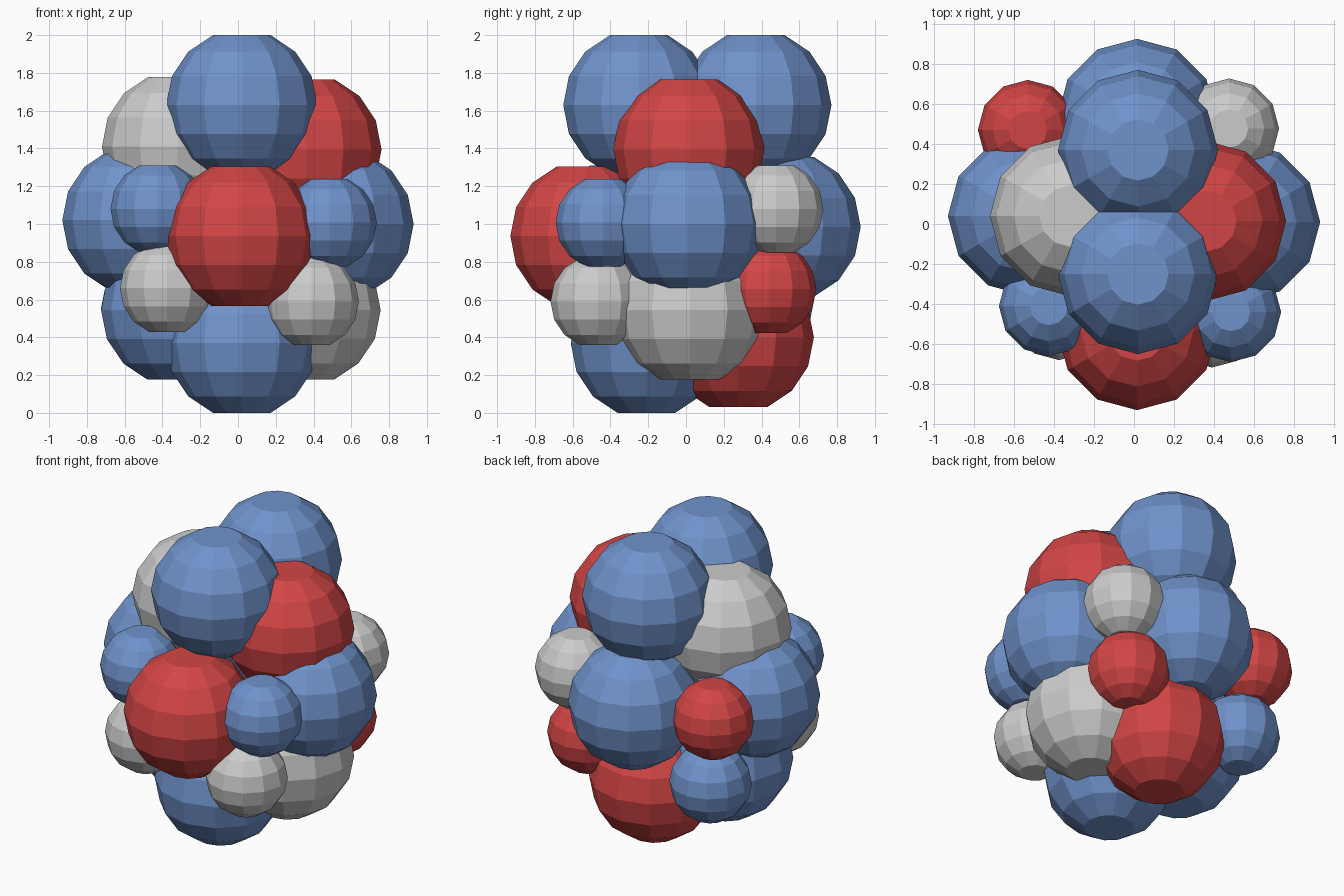
import bpy, bmesh
from mathutils import Vector

if "Cube" in bpy.data.objects:
    bpy.data.objects.remove(bpy.data.objects["Cube"])


def material(name, color):
    m = bpy.data.materials.new(name)
    m.diffuse_color = color
    m.use_nodes = True
    m.node_tree.nodes["Principled BSDF"].inputs["Base Color"].default_value = m.diffuse_color
    return m


BLUE = material("blue", (0.16, 0.29, 0.60, 1))
RED = material("red", (0.65, 0.06, 0.06, 1))
GREY = None


def ball(name, center, radius, mat):
    """Twelve-sided faceted ball whose two poles are cut to flat caps."""
    bm = bmesh.new()
    bmesh.ops.create_uvsphere(bm, u_segments=12, v_segments=8, radius=radius)
    poles = [v for v in bm.verts if abs(v.co.z) > radius * 0.99]
    bmesh.ops.dissolve_verts(bm, verts=poles)
    bmesh.ops.recalc_face_normals(bm, faces=bm.faces)
    mesh = bpy.data.meshes.new(name)
    bm.to_mesh(mesh)
    bm.free()
    obj = bpy.data.objects.new(name, mesh)
    obj.location = Vector(center)
    bpy.context.collection.objects.link(obj)
    if mat:
        mesh.materials.append(mat)


# Large balls: top pair, upper pair, middle ring, lower pair, bottom pair
large = [
    ("top_front", (0.02, -0.25, 1.63), BLUE),
    ("top_back", (0.02, 0.37, 1.63), BLUE),
    ("upper_left", (-0.32, 0.04, 1.41), GREY),
    ("upper_right", (0.36, 0.015, 1.395), RED),
    ("middle_left", (-0.53, 0.04, 1.02), BLUE),
    ("middle_right", (0.53, 0.01, 1.0), BLUE),
    ("middle_front", (0.015, -0.53, 0.936), RED),
    ("middle_back", (0.015, 0.525, 0.985), BLUE),
    ("lower_left", (-0.325, 0.03, 0.545), BLUE),
    ("lower_right", (0.355, 0.02, 0.545), GREY),
    ("bottom_front", (0.02, -0.21, 0.37), BLUE),
    ("bottom_back", (0.035, 0.277, 0.40), RED),
]
for name, center, mat in large:
    ball("large_ball_" + name, center, 0.4, mat)

# Small balls filling the gaps at the eight corners
small = [
    ("upper_front_left", (-0.425, -0.41, 1.08), BLUE),
    ("upper_front_right", (0.485, -0.44, 1.007), BLUE),
    ("upper_back_left", (-0.53, 0.47, 1.01), RED),
    ("upper_back_right", (0.475, 0.477, 1.08), GREY),
    ("lower_front_left", (-0.375, -0.43, 0.66), GREY),
    ("lower_front_right", (0.39, -0.467, 0.59), GREY),
    ("lower_back_left", (-0.475, 0.42, 0.555), BLUE),
    ("lower_back_right", (0.41, 0.44, 0.655), RED),
]
for name, center, mat in small:
    ball("small_ball_" + name, center, 0.25, mat)
